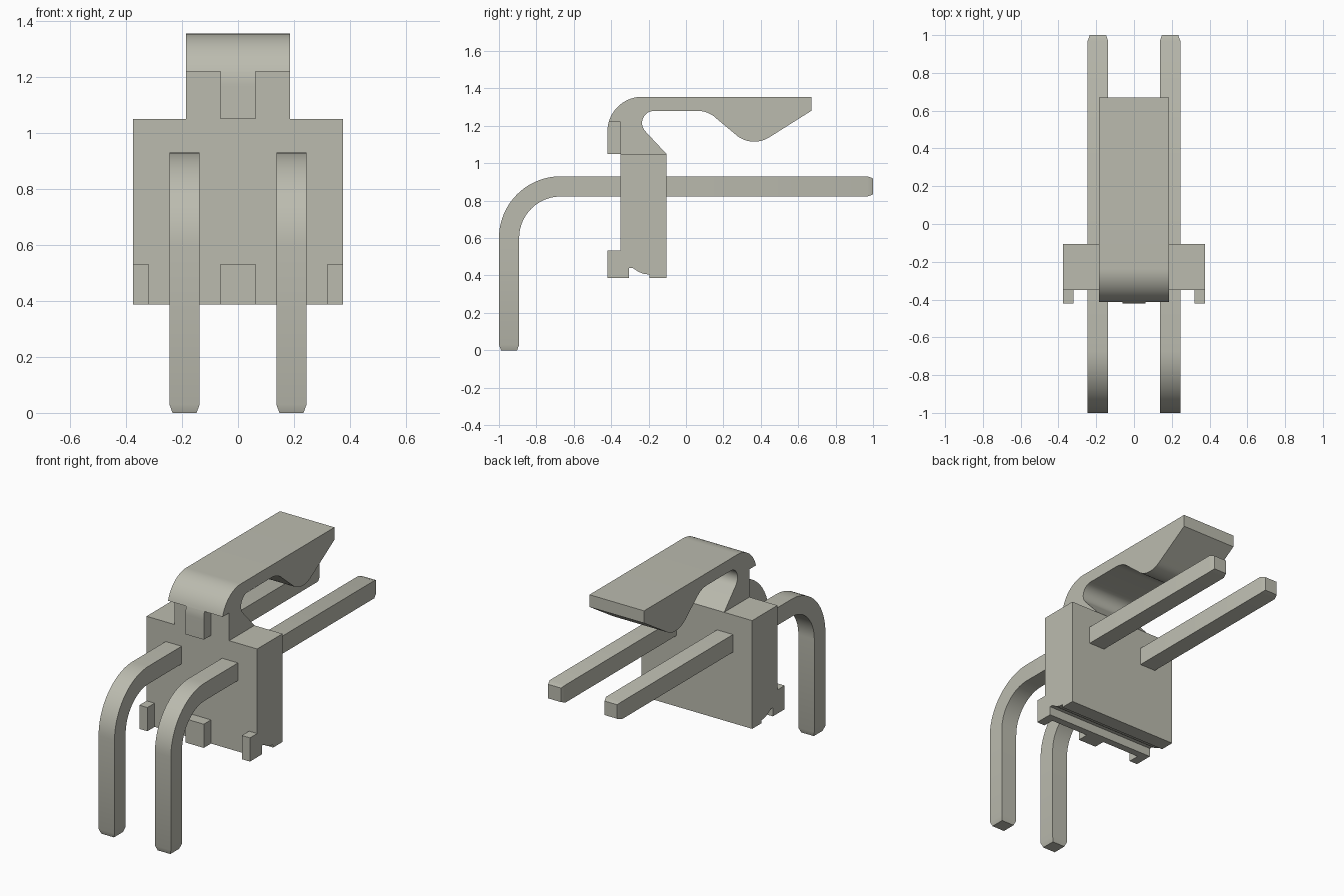
import bpy, bmesh
from math import sin, cos, radians, pi
from mathutils import Vector

if "Cube" in bpy.data.objects:
    bpy.data.objects.remove(bpy.data.objects["Cube"])

COLOR = (0.50, 0.50, 0.43, 1)
mat = bpy.data.materials.new("warm grey")
mat.use_nodes = True
mat.diffuse_color = COLOR
mat.node_tree.nodes["Principled BSDF"].inputs["Base Color"].default_value = COLOR


def finish(name, bm):
    bmesh.ops.recalc_face_normals(bm, faces=bm.faces)
    mesh = bpy.data.meshes.new(name)
    bm.to_mesh(mesh)
    bm.free()
    mesh.materials.append(mat)
    obj = bpy.data.objects.new(name, mesh)
    bpy.context.collection.objects.link(obj)
    bpy.ops.object.select_all(action='DESELECT')
    obj.select_set(True)
    bpy.context.view_layer.objects.active = obj
    bpy.ops.object.shade_smooth_by_angle(angle=radians(25))
    return obj


def arc(cy, cz, r, start, end, steps=12):
    angles = [radians(start + (end - start) * i / steps) for i in range(steps + 1)]
    return [(cy + r * cos(a), cz + r * sin(a)) for a in angles]


def slab(name, profile, x0, x1):
    """Side profile of (y, z) points extruded from x0 to x1."""
    bm = bmesh.new()
    face = bm.faces.new([bm.verts.new((x0, y, z)) for y, z in profile])
    new = bmesh.ops.extrude_face_region(bm, geom=[face])["geom"]
    verts = [v for v in new if isinstance(v, bmesh.types.BMVert)]
    bmesh.ops.translate(bm, verts=verts, vec=(x1 - x0, 0, 0))
    return finish(name, bm)


def box(name, x0, x1, y0, y1, z0, z1):
    return slab(name, [(y0, z0), (y1, z0), (y1, z1), (y0, z1)], x0, x1)


# Housing with a groove along its underside
FRONT, BACK, BASE, TOP = -0.35, -0.105, 0.387, 1.05
groove = [(-0.195, BASE), (-0.195, 0.405), (-0.225, 0.408), (-0.255, 0.42),
          (-0.285, 0.44), (-0.305, 0.44), (-0.305, BASE)]
slab("housing", [(BACK, TOP), (BACK, BASE)] + groove + [(FRONT, BASE), (FRONT, TOP)],
     -0.375, 0.375)

# Standoff feet on the front
for name, x0, x1 in (("right_foot", -0.375, -0.32), ("middle_foot", -0.062, 0.062),
                     ("left_foot", 0.32, 0.375)):
    box(name, x0, x1, -0.42, FRONT, BASE, 0.532)

# Locking latch arm, with hooked bump
bend = (-0.235, 1.17, 0.185)
latch = [(FRONT, TOP), (FRONT, 1.22)]
latch += arc(*bend, 164.3, 90, 16)
latch += [(0.67, 1.355), (0.67, 1.28)]
latch += arc(0.365, 1.265, 0.15, -56, -135)
latch += arc(0.06, 1.13, 0.15, 45, 90)
latch += arc(-0.17, 1.215, 0.065, 90, 225)
latch += [(BACK, TOP)]
slab("latch_arm", latch, -0.185, 0.185)
slab("latch_tab", [(FRONT, TOP), (-0.42, TOP)] + arc(*bend, 180, 164.3, 4) + [(FRONT, 1.22)],
     -0.062, 0.062)


def pin(name, x):
    """Square bar swept along a right-angle bend, with tapered tips."""
    half, tip = 0.054, 0.043
    path = [(-0.946, 0, pi, tip), (-0.946, 0.03, pi, half)]
    for i in range(21):
        a = pi - pi / 2 * i / 20
        path.append((-0.67 + 0.276 * cos(a), 0.6 + 0.276 * sin(a), a, half))
    path += [(0.97, 0.876, pi / 2, half), (1, 0.876, pi / 2, tip)]
    bm = bmesh.new()
    rings = []
    for y, z, a, h in path:
        out = Vector((0, cos(a), sin(a)))
        side = Vector((1, 0, 0))
        rings.append([bm.verts.new(Vector((x, y, z)) + out * h * u + side * h * v)
                      for u, v in ((1, 1), (1, -1), (-1, -1), (-1, 1))])
    for a, b in zip(rings, rings[1:]):
        for i in range(4):
            j = (i + 1) % 4
            bm.faces.new((a[i], a[j], b[j], b[i]))
    bm.faces.new(rings[0])
    bm.faces.new(rings[-1])
    return finish(name, bm)


pin("right_pin", -0.191)
pin("left_pin", 0.191)
